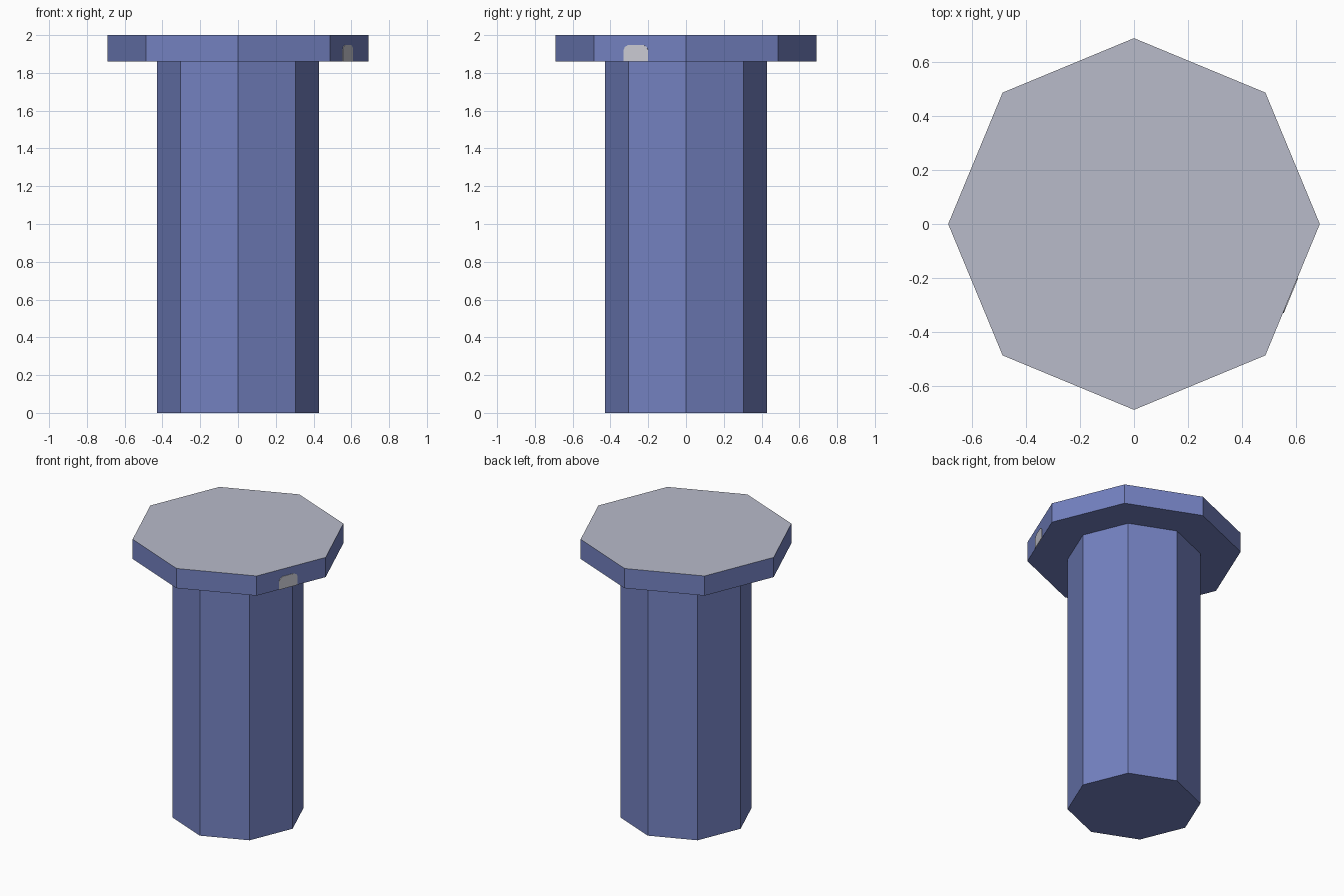
import bpy
import bmesh
import math
from mathutils import Vector

if "Cube" in bpy.data.objects:
    bpy.data.objects.remove(bpy.data.objects["Cube"])


def srgb(r, g, b):
    def lin(c):
        c /= 255
        return c / 12.92 if c <= 0.04045 else ((c + 0.055) / 1.055) ** 2.4
    return (lin(r), lin(g), lin(b), 1.0)


def material(name, color):
    mat = bpy.data.materials.new(name)
    mat.diffuse_color = color
    mat.use_nodes = True
    mat.node_tree.nodes["Principled BSDF"].inputs["Base Color"].default_value = mat.diffuse_color
    return mat


BLUE = material("slate blue", srgb(115, 129, 192))
GREY = material("pale grey", srgb(184, 187, 202))
LIGHT = material("light grey", srgb(203, 203, 212))

SHAFT_R, HEAD_R, HEAD_Z, TOP_Z = 0.43, 0.69, 1.86, 2.0


def make_object(name, bm, mats):
    bmesh.ops.recalc_face_normals(bm, faces=bm.faces)
    mesh = bpy.data.meshes.new(name)
    bm.to_mesh(mesh)
    bm.free()
    for mat in mats:
        mesh.materials.append(mat)
    obj = bpy.data.objects.new(name, mesh)
    bpy.context.collection.objects.link(obj)
    return obj


def prism(points, offset):
    """Solid made by sweeping a flat outline along an offset."""
    bm = bmesh.new()
    face = bm.faces.new([bm.verts.new(p) for p in points])
    swept = bmesh.ops.extrude_face_region(bm, geom=[face], use_keep_orig=True)
    verts = [v for v in swept["geom"] if isinstance(v, bmesh.types.BMVert)]
    bmesh.ops.translate(bm, verts=verts, vec=offset)
    return bm


def octagon(radius, z):
    return [Vector((radius * math.cos(i * math.pi / 4),
                    radius * math.sin(i * math.pi / 4), z)) for i in range(8)]


# Eight-sided shaft
make_object("shaft", prism(octagon(SHAFT_R, 0), Vector((0, 0, HEAD_Z))), [BLUE])

# Wide flat head with a grey top face
head = make_object("head", prism(octagon(HEAD_R, HEAD_Z),
                                 Vector((0, 0, TOP_Z - HEAD_Z))), [BLUE, GREY])
for poly in head.data.polygons:
    poly.material_index = 1 if poly.normal.z > 0.9 else 0

# Small arched plate on the front-right rim face
corner = Vector((HEAD_R, 0, 0))
normal = Vector((math.cos(math.pi / 8), -math.sin(math.pi / 8), 0))
along = Vector((-normal.y, normal.x, 0))
outline = [(-0.33, HEAD_Z), (-0.2, HEAD_Z), (-0.2, 1.92), (-0.207, 1.937),
           (-0.225, 1.948), (-0.305, 1.948), (-0.323, 1.937), (-0.33, 1.92)]
points = [corner + along * (y / along.y) + Vector((0, 0, z)) for y, z in outline]
make_object("rim_plate", prism(points, normal * 0.003), [LIGHT])
